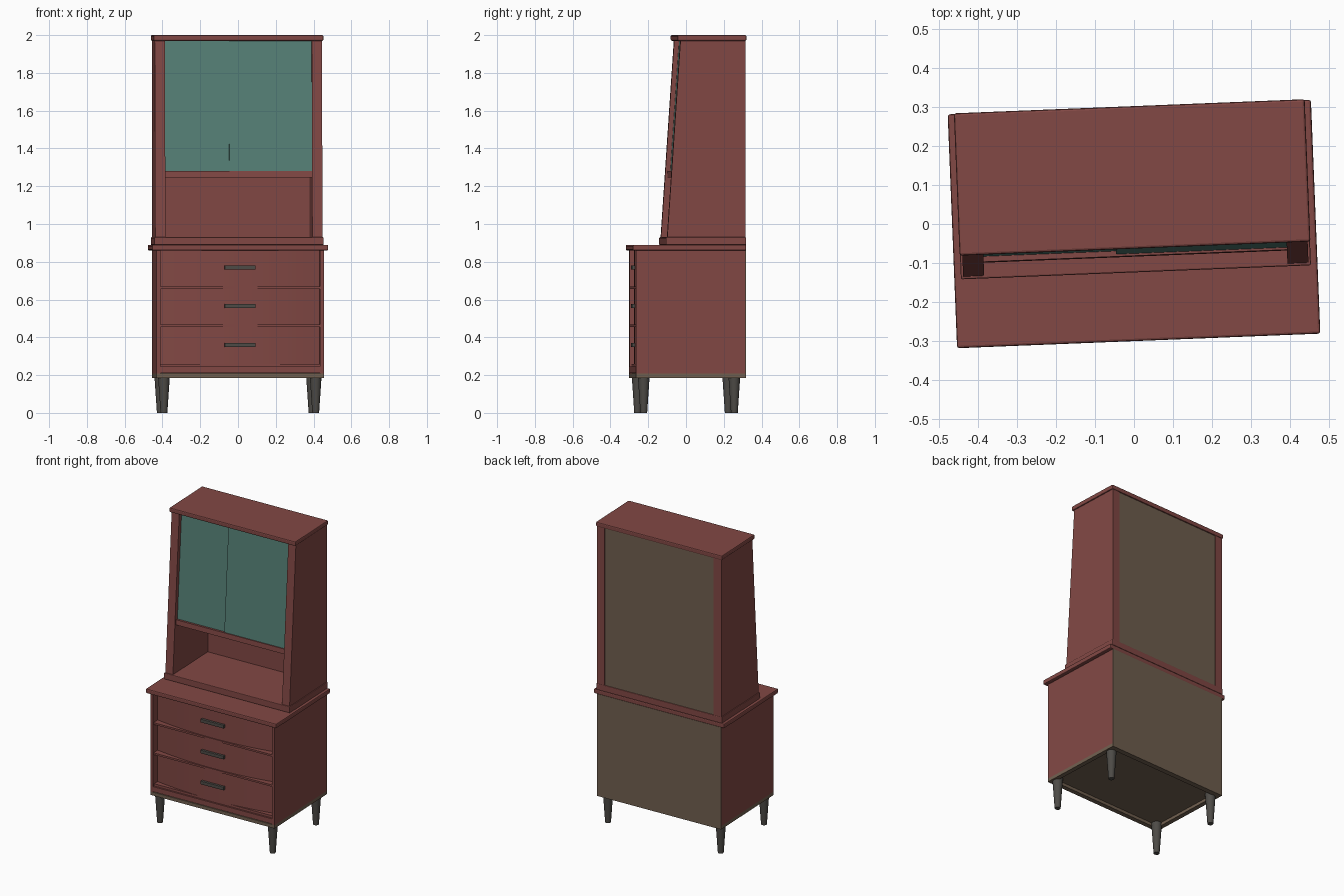
import bpy, bmesh, math

if "Cube" in bpy.data.objects:
    bpy.data.objects.remove(bpy.data.objects["Cube"])

TURN = math.radians(2.3)   # the whole cabinet stands slightly turned


def mat(name, rgb):
    m = bpy.data.materials.new(name)
    m.diffuse_color = (*rgb, 1)
    m.use_nodes = True
    m.node_tree.nodes["Principled BSDF"].inputs["Base Color"].default_value = m.diffuse_color
    return m


RED = mat("red_wood", (0.223, 0.065, 0.058))
TEAL = mat("teal_glass", (0.093, 0.216, 0.181))
BROWN = mat("brown_board", (0.165, 0.115, 0.078))
GREY = mat("dark_grey", (0.075, 0.070, 0.062))


def finish(name, bm, m, bevel=0):
    bmesh.ops.recalc_face_normals(bm, faces=bm.faces)
    me = bpy.data.meshes.new(name)
    bm.to_mesh(me)
    bm.free()
    me.materials.append(m)
    ob = bpy.data.objects.new(name, me)
    bpy.context.collection.objects.link(ob)
    ob.rotation_euler.z = TURN
    if bevel:
        b = ob.modifiers.new("edge", 'BEVEL')
        b.width, b.segments = bevel, 2
    return ob


def extrude(name, ring_a, ring_b, m, bevel=0):
    """Solid between two matching outlines."""
    bm = bmesh.new()
    a = [bm.verts.new(p) for p in ring_a]
    b = [bm.verts.new(p) for p in ring_b]
    n = len(a)
    bm.faces.new(a)
    bm.faces.new(b)
    for i in range(n):
        bm.faces.new((a[i], a[(i + 1) % n], b[(i + 1) % n], b[i]))
    return finish(name, bm, m, bevel)


def side_profile(name, yz, x0, x1, m, bevel=0):
    return extrude(name, [(x0, y, z) for y, z in yz], [(x1, y, z) for y, z in yz], m, bevel)


def box(name, x0, x1, y0, y1, z0, z1, m, bevel=0):
    return side_profile(name, [(y0, z0), (y1, z0), (y1, z1), (y0, z1)], x0, x1, m, bevel)


def smooth(ob, angle=30):
    bpy.ops.object.select_all(action='DESELECT')
    ob.select_set(True)
    bpy.context.view_layer.objects.active = ob
    bpy.ops.object.shade_smooth_by_angle(angle=math.radians(angle))


W, T = 0.443, 0.02          # half width of the body, side thickness

# Lower case
for s, side in ((-1, "left"), (1, "right")):
    x0, x1 = sorted((s * W, s * (W - T)))
    box(side + "_case_side", x0, x1, -0.283, 0.295, 0.208, 0.865, RED)
box("case_back", -W, W, 0.295, 0.3, 0.186, 0.862, BROWN)
box("case_floor", -W + T, W - T, -0.283, 0.295, 0.212, 0.245, RED)
box("case_inner_back", -W + T, W - T, -0.21, -0.2, 0.24, 0.865, RED)
box("case_top", -0.466, 0.466, -0.3, 0.3, 0.86, 0.89, RED, 0.006)

# Brown underside with a rim
box("underside", -W + 0.02, W - 0.02, -0.27, 0.295, 0.206, 0.213, BROWN)
R = 0.03
box("front_rim", -W, W, -0.283, -0.283 + R, 0.186, 0.208, BROWN)
box("back_rim", -W, W, 0.296 - R, 0.296, 0.186, 0.208, BROWN)
box("left_rim", -W, -W + R, -0.283 + R, 0.296 - R, 0.186, 0.208, BROWN)
box("right_rim", W - R, W, -0.283 + R, 0.296 - R, 0.186, 0.208, BROWN)

# Bowed drawers, handles and the rails between them
N = 24
HX = W - T
outline = [(HX, -0.2), (-HX, -0.2)]
for i in range(N + 1):
    x = -HX + 2 * HX * i / N
    outline.append((x, -0.274 + 0.04 * (x / HX) ** 2))
for i, (z0, z1, zh) in enumerate(((0.668, 0.862, 0.77), (0.468, 0.656, 0.565), (0.26, 0.456, 0.36))):
    d = extrude("drawer_%d" % (i + 1), [(x, y, z0) for x, y in outline],
                [(x, y, z1) for x, y in outline], RED)
    smooth(d)
    box("handle_%d" % (i + 1), -0.082, 0.082, -0.289, -0.268, zh - 0.011, zh + 0.011, GREY, 0.002)
    if i < 2:
        box("drawer_rail_%d" % (i + 1), -HX, HX, -0.28, -0.2, z0 - 0.012, z0, RED)
box("bottom_rail", -HX, HX, -0.272, -0.2, 0.245, 0.26, RED)

# Tapered legs
for sx, nx in ((-1, "left"), (1, "right")):
    for sy, ny in ((-1, "front"), (1, "back")):
        rings = []
        for r, z in ((0.018, 0), (0.032, 0.206)):
            rings.append([(sx * 0.402 + r * math.cos(2 * math.pi * k / 16),
                           sy * 0.24 + r * math.sin(2 * math.pi * k / 16), z) for k in range(16)])
        smooth(extrude(ny + "_" + nx + "_leg", rings[0], rings[1], GREY))


# Hutch with leaning front
def lean(z):
    return -0.117 + 0.07 * (z - 0.93) / 1.04


IN = 0.389
box("hutch_base", -0.449, 0.449, -0.124, 0.3, 0.889, 0.93, RED, 0.004)
box("hutch_cap", -0.45, 0.45, -0.063, 0.302, 1.97, 2.0, RED, 0.006)
prof = [(lean(0.925), 0.925), (0.298, 0.925), (0.298, 1.975), (lean(1.975), 1.975)]
side_profile("left_hutch_side", prof, -W, -IN, RED)
side_profile("right_hutch_side", prof, IN, W, RED)
box("hutch_inner_back", -IN, IN, 0.27, 0.285, 0.925, 1.975, RED)
box("hutch_back", -IN, IN, 0.285, 0.295, 0.925, 1.975, BROWN)
side_profile("hutch_shelf", [(lean(1.247) + 0.012, 1.247), (0.272, 1.247), (0.272, 1.28),
                             (lean(1.28) + 0.012, 1.28)], -IN, IN, RED)


# Sliding glass doors, the right one in front
def glass(name, x0, x1, off):
    a, b = lean(1.278) + off, lean(1.972) + off
    side_profile(name, [(a, 1.278), (a + 0.006, 1.278), (b + 0.006, 1.972), (b, 1.972)], x0, x1, TEAL)


glass("right_glass_door", -0.049, IN, 0.018)
glass("left_glass_door", -IN, 0.049, 0.026)
